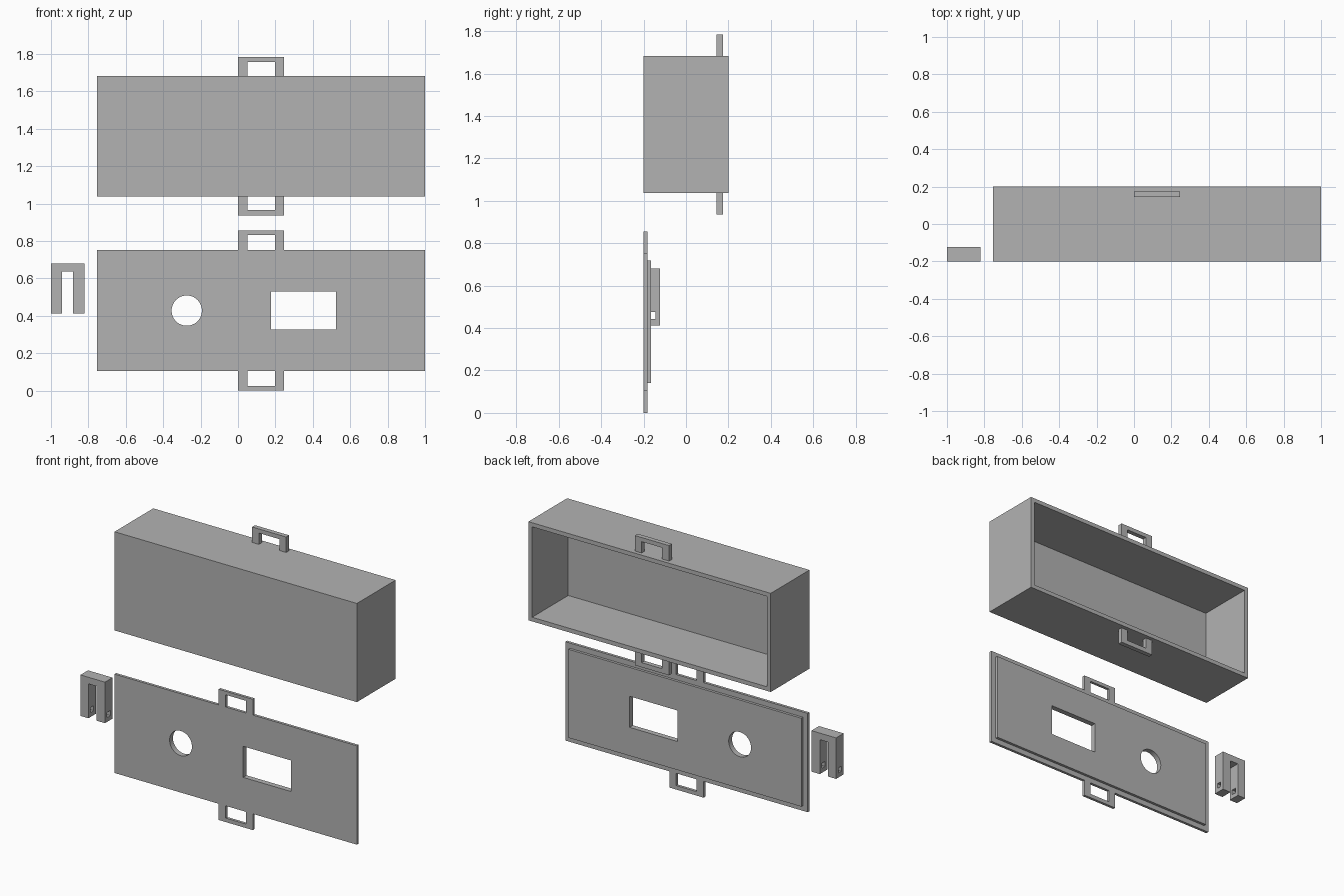
import bpy, bmesh, math

if "Cube" in bpy.data.objects:
    bpy.data.objects.remove(bpy.data.objects["Cube"])

grey = bpy.data.materials.new("plain grey")
grey.diffuse_color = (0.45, 0.45, 0.45, 1)
grey.use_nodes = True
grey.node_tree.nodes["Principled BSDF"].inputs["Base Color"].default_value = grey.diffuse_color


def prism(name, pts, y0, y1):
    """Extrude an x-z outline from y0 to y1."""
    bm = bmesh.new()
    face = bm.faces.new([bm.verts.new((x, y0, z)) for x, z in pts])
    out = bmesh.ops.extrude_face_region(bm, geom=[face])
    bmesh.ops.translate(bm, vec=(0, y1 - y0, 0),
                        verts=[g for g in out["geom"] if isinstance(g, bmesh.types.BMVert)])
    bmesh.ops.recalc_face_normals(bm, faces=bm.faces)
    me = bpy.data.meshes.new(name)
    bm.to_mesh(me)
    bm.free()
    me.materials.append(grey)
    ob = bpy.data.objects.new(name, me)
    bpy.context.collection.objects.link(ob)
    return ob


def rect(x0, x1, z0, z1):
    return [(x0, z0), (x1, z0), (x1, z1), (x0, z1)]


def cut(ob, cutter):
    """Subtract the cutter, bake the result and delete the cutter."""
    mod = ob.modifiers.new("cut", 'BOOLEAN')
    mod.operation = 'DIFFERENCE'
    mod.solver = 'EXACT'
    mod.object = cutter
    bpy.context.view_layer.objects.active = ob
    bpy.ops.object.modifier_apply(modifier=mod.name)
    bpy.data.objects.remove(cutter)


def loop_handle(name, base, inner, outer, y0, y1):
    """U-shaped strap loop standing on the edge at height base."""
    prism(name, [(0, base), (0, outer), (0.247, outer), (0.247, base),
                 (0.198, base), (0.198, inner), (0.05, inner), (0.05, base)], y0, y1)


X0, X1 = -0.753, 1.0

# Case, open at the back
W = 0.027
case = prism("case", rect(X0, X1, 1.038, 1.683), -0.2, 0.2)
cut(case, prism("cutter", rect(X0 + W, X1 - W, 1.038 + W, 1.683 - W), -0.2 + W, 0.3))
loop_handle("case_top_loop", 1.683, 1.757, 1.784, 0.145, 0.175)
loop_handle("case_bottom_loop", 1.038, 0.966, 0.936, 0.145, 0.175)

# Lid: plate with a raised step behind, and two openings through both
S = 0.034
circle = [(-0.274 + 0.081 * math.cos(a), 0.428 + 0.081 * math.sin(a))
          for a in (math.tau * i / 48 for i in range(48))]
window = rect(0.177, 0.524, 0.326, 0.529)
lid = prism("lid_plate", rect(X0, X1, 0.106, 0.752), -0.2, -0.182)
step = prism("lid_step", rect(X0 + S, X1 - S, 0.106 + S, 0.752 - S), -0.182, -0.165)
for part in (lid, step):
    for shape in (circle, window):
        cut(part, prism("cutter", shape, -0.3, 0))
    bpy.ops.object.select_all(action='DESELECT')
    part.select_set(True)
    bpy.context.view_layer.objects.active = part
    bpy.ops.object.shade_smooth_by_angle(angle=math.radians(30))
loop_handle("lid_top_loop", 0.752, 0.832, 0.855, -0.2, -0.182)
loop_handle("lid_bottom_loop", 0.106, 0.026, 0.0, -0.2, -0.182)

# Clip: two-legged fork with a pin hole through both legs
clip = prism("clip", [(-1, 0.413), (-1, 0.681), (-0.822, 0.681), (-0.822, 0.413),
                      (-0.882, 0.413), (-0.882, 0.638), (-0.942, 0.638), (-0.942, 0.413)],
             -0.2, -0.122)
cut(clip, prism("cutter", rect(-1.1, -0.7, 0.442, 0.475), -0.177, -0.145))
